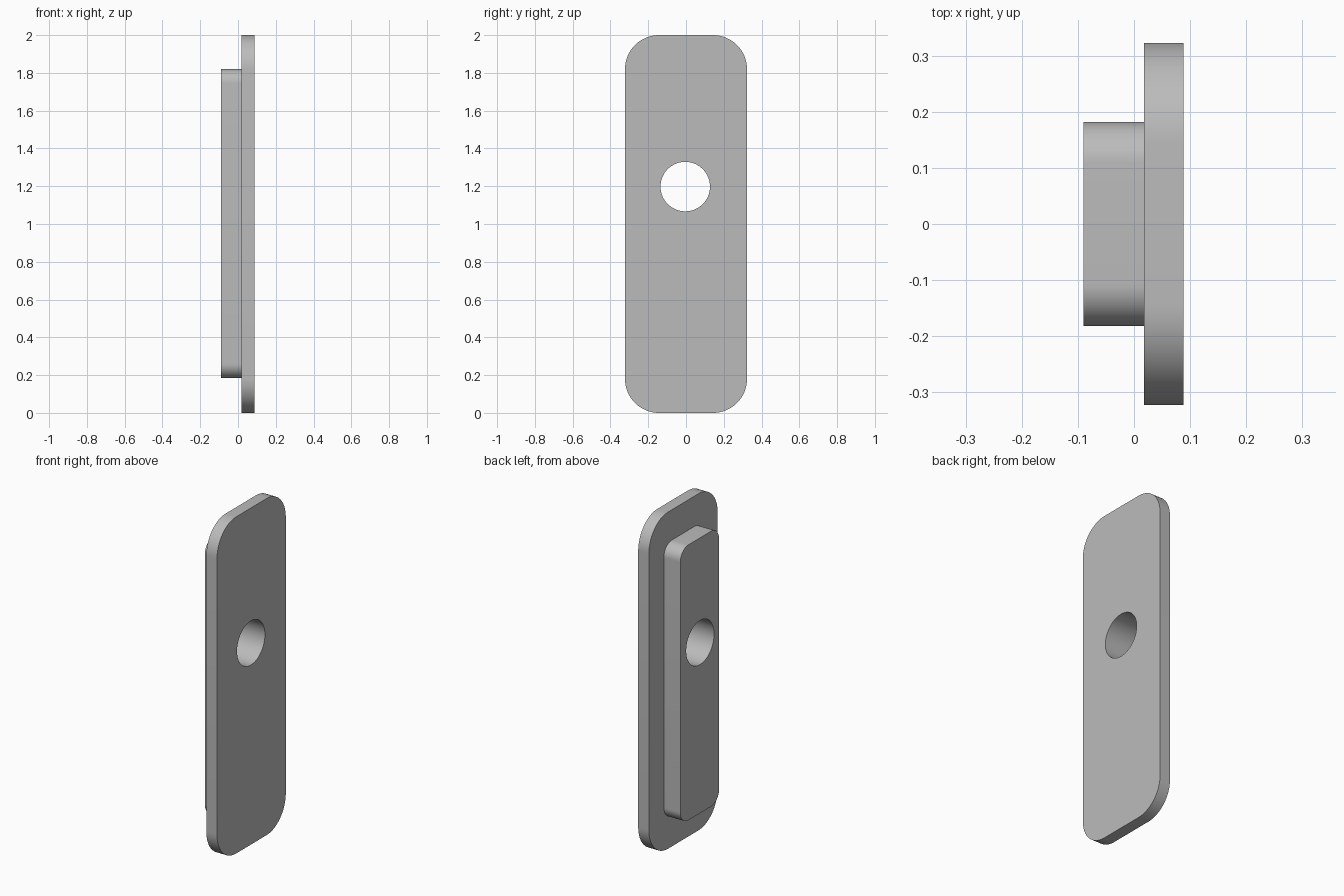
import bpy, bmesh
from math import cos, sin, pi, radians

cube = bpy.data.objects.get("Cube")
if cube:
    bpy.data.objects.remove(cube)

grey = bpy.data.materials.new("neutral grey")
grey.use_nodes = True
colour = (0.5, 0.5, 0.5, 1)
grey.diffuse_color = colour
grey.node_tree.nodes["Principled BSDF"].inputs["Base Color"].default_value = colour

HOLE_Y, HOLE_Z, HOLE_R = -0.004, 1.198, 0.131


def rounded_outline(half_y, z0, z1, r, steps=16):
    """Rounded rectangle as (y, z) points, counter-clockwise."""
    centres = [(half_y - r, z1 - r), (r - half_y, z1 - r),
               (r - half_y, z0 + r), (half_y - r, z0 + r)]
    return [(cy + r * cos((q + i / steps) * pi / 2), cz + r * sin((q + i / steps) * pi / 2))
            for q, (cy, cz) in enumerate(centres) for i in range(steps + 1)]


def circle_outline(steps=64):
    return [(HOLE_Y + HOLE_R * cos(2 * pi * i / steps),
             HOLE_Z + HOLE_R * sin(2 * pi * i / steps)) for i in range(steps)]


def pierced_slab(name, outline, x0, x1):
    """Flat slab across x with the round bore through it."""
    bm = bmesh.new()
    edges = []
    for loop in (outline, circle_outline()):
        vs = [bm.verts.new((x0, y, z)) for y, z in loop]
        edges += [bm.edges.new((a, b)) for a, b in zip(vs, vs[1:] + vs[:1])]
    bmesh.ops.triangle_fill(bm, edges=edges, use_beauty=True)
    ext = bmesh.ops.extrude_face_region(bm, geom=bm.faces[:], use_keep_orig=True)
    moved = [g for g in ext["geom"] if isinstance(g, bmesh.types.BMVert)]
    bmesh.ops.translate(bm, verts=moved, vec=(x1 - x0, 0, 0))
    bmesh.ops.recalc_face_normals(bm, faces=bm.faces[:])
    mesh = bpy.data.meshes.new(name)
    bm.to_mesh(mesh)
    bm.free()
    mesh.materials.append(grey)
    obj = bpy.data.objects.new(name, mesh)
    bpy.context.collection.objects.link(obj)
    bpy.ops.object.select_all(action="DESELECT")
    obj.select_set(True)
    bpy.context.view_layer.objects.active = obj
    bpy.ops.object.shade_smooth_by_angle(angle=radians(30))


# Outer cover plate and the narrower raised block behind it
pierced_slab("cover_plate", rounded_outline(0.323, 0, 2, 0.18), 0.018, 0.088)
pierced_slab("raised_block", rounded_outline(0.182, 0.184, 1.82, 0.075), -0.09, 0.018)
